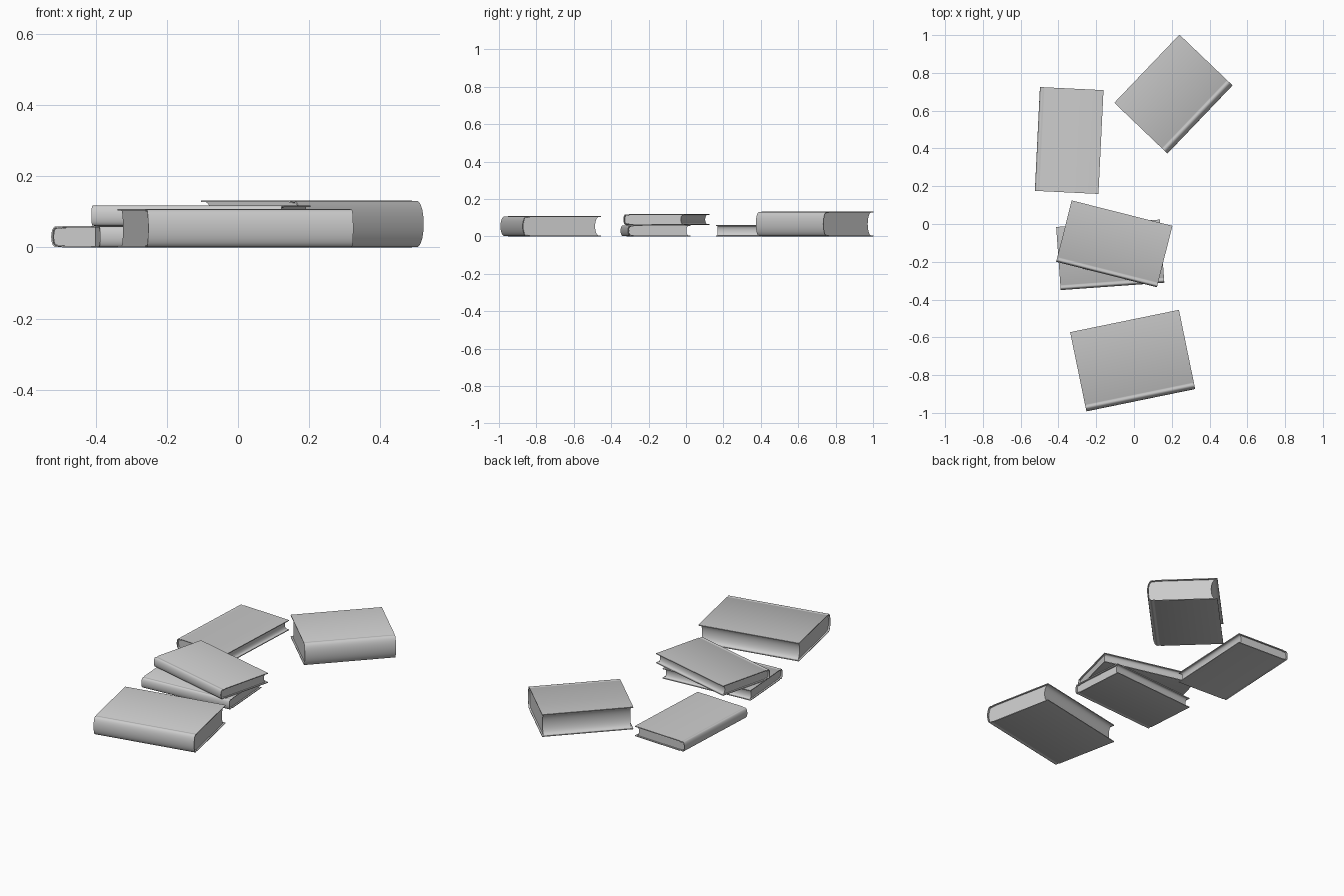
import bpy, bmesh
from math import radians, sin, cos, pi
from mathutils import Matrix

if "Cube" in bpy.data.objects:
    bpy.data.objects.remove(bpy.data.objects["Cube"])

T = 0.0045      # board thickness
OVER = 0.009    # overhang of the cover past the pages
SEG = 14


def prism(name, profile, x0, x1, matrix):
    """Extrude a (y, z) profile along local x and place it."""
    bm = bmesh.new()
    face = bm.faces.new([bm.verts.new((x0, y, z)) for y, z in profile])
    ext = bmesh.ops.extrude_face_region(bm, geom=[face])
    verts = [g for g in ext["geom"] if isinstance(g, bmesh.types.BMVert)]
    bmesh.ops.translate(bm, verts=verts, vec=(x1 - x0, 0, 0))
    bmesh.ops.recalc_face_normals(bm, faces=bm.faces)
    bm.transform(matrix)
    mesh = bpy.data.meshes.new(name)
    bm.to_mesh(mesh)
    bm.free()
    ob = bpy.data.objects.new(name, mesh)
    bpy.context.collection.objects.link(ob)
    bpy.ops.object.select_all(action='DESELECT')
    ob.select_set(True)
    bpy.context.view_layer.objects.active = ob
    bpy.ops.object.shade_smooth_by_angle(angle=radians(32))


def half_ellipse(centre, depth, h, off):
    """Rounded curve from bottom to top, bulging towards -y."""
    r = h / 2 - off
    return [(centre - depth * sin(pi * i / SEG), h / 2 - r * cos(pi * i / SEG))
            for i in range(SEG + 1)]


def wrap(w, h, bulge, off):
    """Open cover line: bottom board, hinge groove, round spine, top board."""
    g = bulge + 0.012
    hinge = [(w, 0), (g + 0.008, 0), (g + 0.003, 0.003), (g - 0.002, 0.003), (g - 0.009, 0.001)]
    low = [(y, z + off) for y, z in hinge]
    high = [(y, h - z) for y, z in reversed(low)]
    return low + half_ellipse(bulge, bulge - off, h, off + 0.001) + high


def book(name, x, y, z, length, width, height, angle):
    """Book with the spine starting at (x, y) and running along the angle."""
    m = Matrix.Translation((x, y, z)) @ Matrix.Rotation(radians(angle), 4, 'Z')
    bulge = 0.2 * height
    # hard cover
    cover = wrap(width, height, bulge, 0) + wrap(width, height, bulge, T)[::-1]
    prism(name + "_cover", cover, 0, length, m)
    # page block with round back and hollow fore edge
    pages = half_ellipse(bulge + 0.002, bulge - T, height, T + 0.002)
    fore = half_ellipse(width - OVER, 0.2 * height, height, T)
    prism(name + "_pages", pages[1:-1] + [(bulge + 0.03, height - T)]
          + fore[::-1] + [(bulge + 0.03, T)], OVER, length - OVER, m)


# x, y, z of the spine start, length, width, height, angle
book("front_book", -0.252, -0.992, 0, 0.588, 0.428, 0.108, 11.6)
book("lower_stack_book", -0.388, -0.35, 0, 0.55, 0.335, 0.06, 4.1)
book("upper_stack_book", -0.412, -0.2, 0.0605, 0.55, 0.335, 0.058, -14.2)
book("left_book", -0.498, 0.725, 0, 0.55, 0.337, 0.06, -92.8)
book("back_book", 0.177, 0.373, 0, 0.499, 0.389, 0.132, 46.3)
